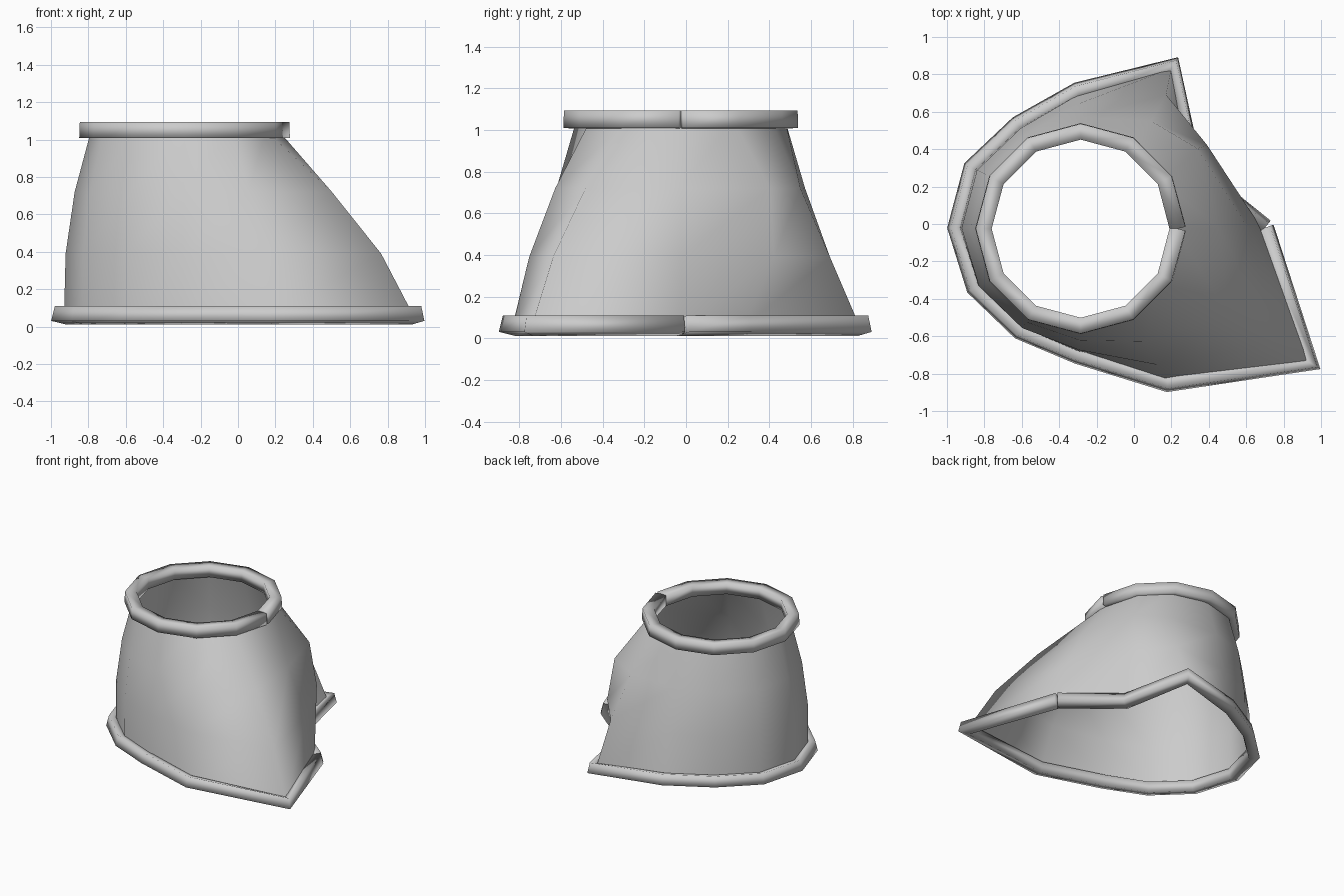
import bpy, bmesh, math
from mathutils import Vector

if "Cube" in bpy.data.objects:
    bpy.data.objects.remove(bpy.data.objects["Cube"])

N = 12
CENTRE = Vector((-0.285, -0.025, 0))
Z_LOW, Z_HIGH = 0.06, 1.05


def circle(radius):
    return [CENTRE + Vector((radius * math.cos(math.tau * i / N),
                             radius * math.sin(math.tau * i / N), Z_HIGH))
            for i in range(N)]


# Irregular lower opening and round upper opening, both starting at +x
lower = [Vector((x, y, Z_LOW)) for x, y in (
    (0.70, -0.02), (0.32, 0.29), (0.21, 0.85), (-0.30, 0.71),
    (-0.62, 0.53), (-0.865, 0.30), (-0.95, -0.02), (-0.85, -0.34),
    (-0.61, -0.57), (-0.30, -0.70), (0.18, -0.85), (0.955, -0.75))]
# Outward swelling of the middle of the wall at each column
swell = (0.085, 0, 0, 0.025, 0.04, 0.04, 0.04, 0.04, 0.04, 0.045, 0.052, 0.105)
# Sideways push of the two columns beside the notch
push = {1: Vector((0.14, 0.16, 0)), 2: Vector((0.05, 0.0, 0))}


def finish(bm, name, angle):
    bmesh.ops.recalc_face_normals(bm, faces=bm.faces)
    mesh = bpy.data.meshes.new(name)
    bm.to_mesh(mesh)
    bm.free()
    obj = bpy.data.objects.new(name, mesh)
    bpy.context.collection.objects.link(obj)
    bpy.ops.object.select_all(action='DESELECT')
    obj.select_set(True)
    bpy.context.view_layer.objects.active = obj
    bpy.ops.object.shade_smooth_by_angle(angle=math.radians(angle))
    return obj


def bridge(bm, rings):
    for a, b in zip(rings, rings[1:]):
        n = len(a)
        for i in range(n):
            j = (i + 1) % n
            bm.faces.new((a[i], a[j], b[j], b[i]))


def make_wall():
    bm = bmesh.new()
    top = circle(0.50)
    rings = []
    for k in range(4):
        ring = []
        for i in range(N):
            flat = Vector((lower[i].x - CENTRE.x, lower[i].y - CENTRE.y, 0))
            base = lower[i] - flat.normalized() * 0.02
            p = base.lerp(top[i], k / 3)
            if k in (1, 2):
                out = p - CENTRE
                out.z = 0
                p += out.normalized() * swell[i] + push.get(i, Vector())
            ring.append(bm.verts.new(p))
        rings.append(ring)
    bridge(bm, rings)
    return finish(bm, "cuff_wall", 180)


def make_rim(name, points, radius, roll):
    """Square rolled edge, open at the first point where its two ends meet."""
    path = points + points[:1]
    bm = bmesh.new()
    rings = []
    for i, p in enumerate(path):
        before = (p - path[i - 1]).normalized() if i > 0 else Vector()
        after = (path[i + 1] - p).normalized() if i < N else Vector()
        t = (before + after).normalized()
        out = Vector((t.y, -t.x, 0))
        ring = []
        for c in range(4):
            a = math.radians(45 + 90 * c + roll)
            ring.append(bm.verts.new(
                p + radius * (out * math.cos(a) + Vector((0, 0, math.sin(a))))))
        rings.append(ring)
    bridge(bm, rings)
    bm.faces.new(rings[0])
    bm.faces.new(rings[-1])
    return finish(bm, name, 100)


# Sleeve wall and the two rolled rims
make_wall()
make_rim("lower_rim", lower, 0.057, 14)
make_rim("upper_rim", circle(0.52), 0.06, 2)
